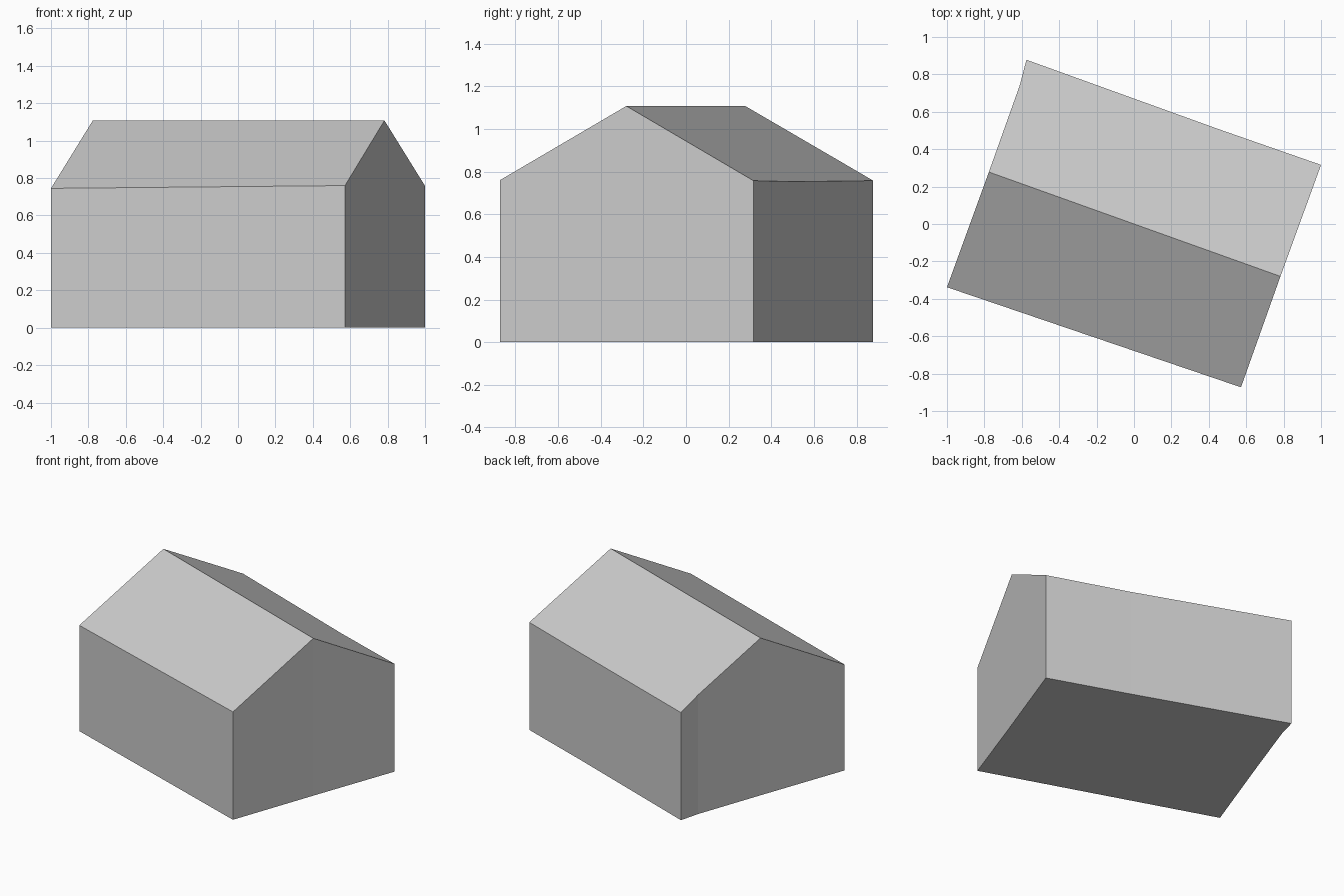
import bpy
import bmesh

cube = bpy.data.objects.get("Cube")
if cube:
    bpy.data.objects.remove(cube, do_unlink=True)

# Plain grey for the whole building
grey = bpy.data.materials.new("light grey")
grey.use_nodes = True
colour = (0.6, 0.6, 0.6, 1)
grey.diffuse_color = colour
grey.node_tree.nodes["Principled BSDF"].inputs["Base Color"].default_value = colour

# Wall tops, anticlockwise around the footprint
front_left = (0.572, -0.873, 0.76)
gable_left = (0.783, -0.28, 1.108)
back_left = (1.0, 0.316, 0.758)
back_bend = (0.45, 0.508, 0.753)
back_right = (-0.575, 0.878, 0.758)
side_bend = (-0.612, 0.738, 0.84)
gable_right = (-0.776, 0.278, 1.108)
front_right = (-1.0, -0.338, 0.745)
rim = [front_left, gable_left, back_left, back_bend,
       back_right, side_bend, gable_right, front_right]

bm = bmesh.new()
tops = [bm.verts.new(p) for p in rim]
feet = [bm.verts.new((x, y, 0)) for x, y, z in rim]

# Walls and gables
for i in range(len(rim)):
    j = (i + 1) % len(rim)
    bm.faces.new((feet[i], feet[j], tops[j], tops[i]))

# Floor, and the two roof slopes meeting at the ridge
bm.faces.new(feet[::-1])
bm.faces.new((tops[7], tops[0], tops[1], tops[6]))
bm.faces.new(tops[1:7])
bmesh.ops.recalc_face_normals(bm, faces=bm.faces)

mesh = bpy.data.meshes.new("gabled_house")
bm.to_mesh(mesh)
bm.free()
mesh.materials.append(grey)
house = bpy.data.objects.new("gabled_house", mesh)
bpy.context.collection.objects.link(house)
